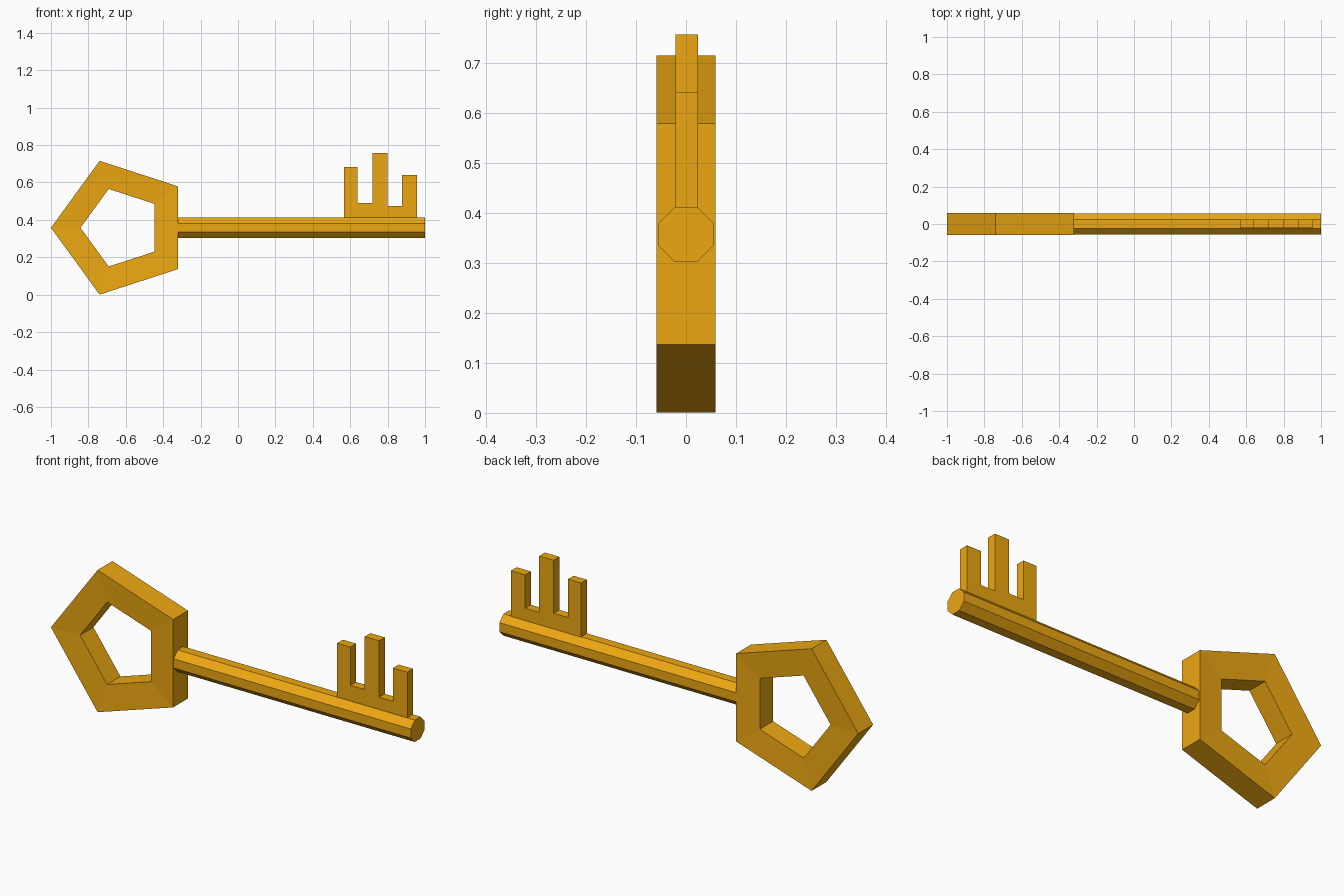
import bpy, bmesh, math

if "Cube" in bpy.data.objects:
    bpy.data.objects.remove(bpy.data.objects["Cube"])

gold = bpy.data.materials.new("gold")
gold.diffuse_color = (0.85, 0.39, 0.006, 1)
gold.use_nodes = True
gold.node_tree.nodes["Principled BSDF"].inputs["Base Color"].default_value = gold.diffuse_color


def finish(name, bm):
    bmesh.ops.recalc_face_normals(bm, faces=bm.faces)
    mesh = bpy.data.meshes.new(name)
    bm.to_mesh(mesh)
    bm.free()
    mesh.materials.append(gold)
    obj = bpy.data.objects.new(name, mesh)
    bpy.context.collection.objects.link(obj)
    return obj


def prism(name, points, offset):
    """Closed polygon extruded along an offset vector."""
    bm = bmesh.new()
    face = bm.faces.new([bm.verts.new(p) for p in points])
    ext = bmesh.ops.extrude_face_region(bm, geom=[face], use_keep_orig=True)
    moved = [g for g in ext["geom"] if isinstance(g, bmesh.types.BMVert)]
    bmesh.ops.translate(bm, verts=moved, vec=offset)
    return finish(name, bm)


# Pentagon handle: a four-sided section swept around five corners
bm = bmesh.new()
section = [(0.376, -0.059), (0.376, 0.059), (0.218, 0.053), (0.218, -0.053)]
rings = []
for i in range(5):
    a = math.pi + i * math.tau / 5
    rings.append([bm.verts.new((-0.624 + r * math.cos(a), y, 0.358 + r * math.sin(a)))
                  for r, y in section])
for i in range(5):
    a, b = rings[i], rings[(i + 1) % 5]
    for j in range(4):
        k = (j + 1) % 4
        bm.faces.new((a[j], a[k], b[k], b[j]))
finish("handle_ring", bm)

# Octagonal shaft
octagon = []
for i in range(8):
    a = (i + 0.5) * math.tau / 8
    octagon.append((-0.325, 0.0595 * math.cos(a), 0.357 + 0.0595 * math.sin(a)))
prism("shaft", octagon, (1.325, 0, 0))

# Three teeth of different heights on a common base
teeth = [(0.567, 0.405), (0.567, 0.683), (0.64, 0.683), (0.64, 0.49),
         (0.72, 0.49), (0.72, 0.757), (0.80, 0.757), (0.80, 0.473),
         (0.878, 0.473), (0.878, 0.641), (0.957, 0.641), (0.957, 0.405)]
prism("teeth", [(x, -0.021, z) for x, z in teeth], (0, 0.045, 0))
